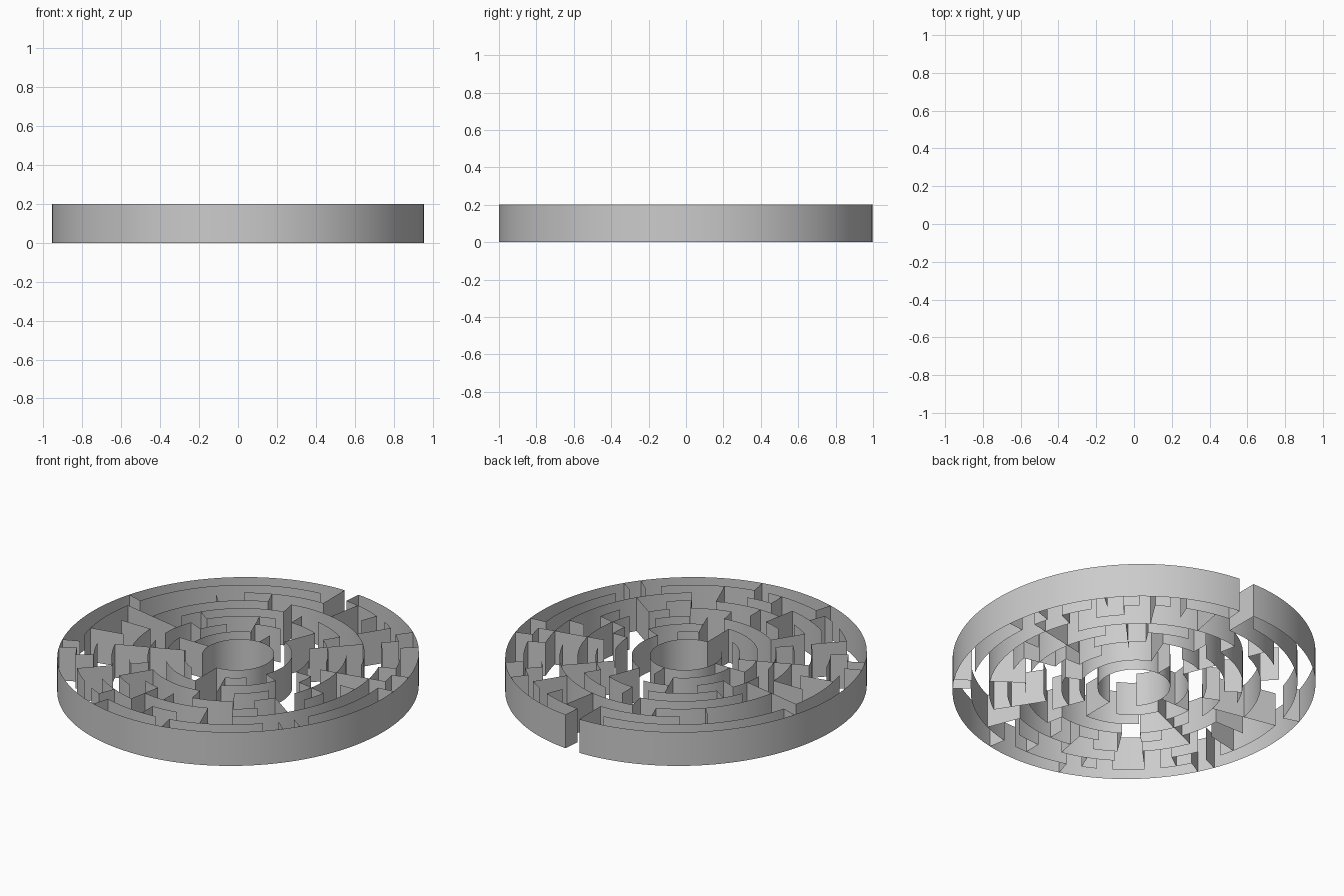
import bpy, bmesh, math

if "Cube" in bpy.data.objects:
    bpy.data.objects.remove(bpy.data.objects["Cube"])

HEIGHT = 0.2        # wall height
SQUASH = 0.957      # the disc is slightly narrower in x
STEP = math.tau / 64  # walls sit on 64 clock positions, clockwise from the back
SUB = 3             # facets per clock step

# Curved walls: ring number (radius in tenths) -> list of (start, end) positions
ARCS = {
    10: [(1, 64)],
    9: [(1, 4), (5, 6), (7, 8), (10, 12), (13, 14), (15, 21), (24, 30), (31, 35),
        (36, 37), (38, 40), (41, 43), (45, 50), (51, 63)],
    8: [(-6, 0), (8, 10), (12, 26), (30, 32), (34, 38), (42, 44)],
    7: [(-2, 12), (18, 20), (24, 26), (28, 34), (36, 38), (40, 44), (50, 60)],
    6: [(2, 6), (10, 20), (22, 24), (26, 30), (34, 36), (40, 42), (44, 48), (52, 62)],
    5: [(0, 4), (6, 12), (16, 18), (22, 26), (30, 38), (40, 46), (48, 52), (54, 62)],
    4: [(12, 16), (20, 28), (32, 40), (44, 48), (52, 56), (60, 64)],
    3: [(4, 20), (24, 28), (36, 44), (48, 60)],
    2: [(-24, 32)],
}

# Straight walls: (inner ring, outer ring) -> clock positions
SPOKES = {
    (9, 10): [1, 7, 9, 13, 15, 22, 23, 30, 35, 43, 44, 51],
    (8, 10): [0],
    (8, 9): [4, 8, 12, 32, 36, 42],
    (7, 9): [2, 6, 28, 40, 46],
    (7, 8): [16, 56, 60],
    (6, 8): [22, 34, 48],
    (6, 7): [32, 62],
    (5, 9): [14, 50],
    (5, 8): [26],
    (5, 7): [18, 38],
    (5, 6): [0, 6, 30, 40, 54],
    (4, 7): [8],
    (3, 7): [44],
    (4, 5): [16, 52],
    (3, 5): [4, 28, 60],
    (3, 4): [20],
    (2, 4): [32, 48],
    (2, 3): [0],
}

wall_grey = bpy.data.materials.new("wall grey")
wall_grey.diffuse_color = (0.6, 0.6, 0.6, 1)
wall_grey.use_nodes = True
wall_grey.node_tree.nodes["Principled BSDF"].inputs["Base Color"].default_value = wall_grey.diffuse_color


def polar(ring, pos):
    a = pos * STEP
    return (0.1 * ring * math.sin(a) * SQUASH, 0.1 * ring * math.cos(a))


def add_wall(bm, path):
    """Thin upright sheet following a plan path."""
    low = [bm.verts.new((x, y, 0)) for x, y in path]
    high = [bm.verts.new((x, y, HEIGHT)) for x, y in path]
    for i in range(len(path) - 1):
        bm.faces.new((low[i + 1], low[i], high[i], high[i + 1]))


def make_object(name, paths):
    bm = bmesh.new()
    for path in paths:
        add_wall(bm, path)
    mesh = bpy.data.meshes.new(name)
    bm.to_mesh(mesh)
    bm.free()
    mesh.materials.append(wall_grey)
    for p in mesh.polygons:
        p.use_smooth = True
    obj = bpy.data.objects.new(name, mesh)
    bpy.context.collection.objects.link(obj)


# Curved walls, one object per ring
for ring, spans in ARCS.items():
    name = "outer_wall" if ring == 10 else f"ring_wall_{ring}"
    make_object(name, [[polar(ring, a + i / SUB) for i in range((b - a) * SUB + 1)]
                       for a, b in spans])

# Straight radial walls
make_object("radial_walls", [[polar(inner, k), polar(outer, k)]
                             for (inner, outer), ks in SPOKES.items() for k in ks])
